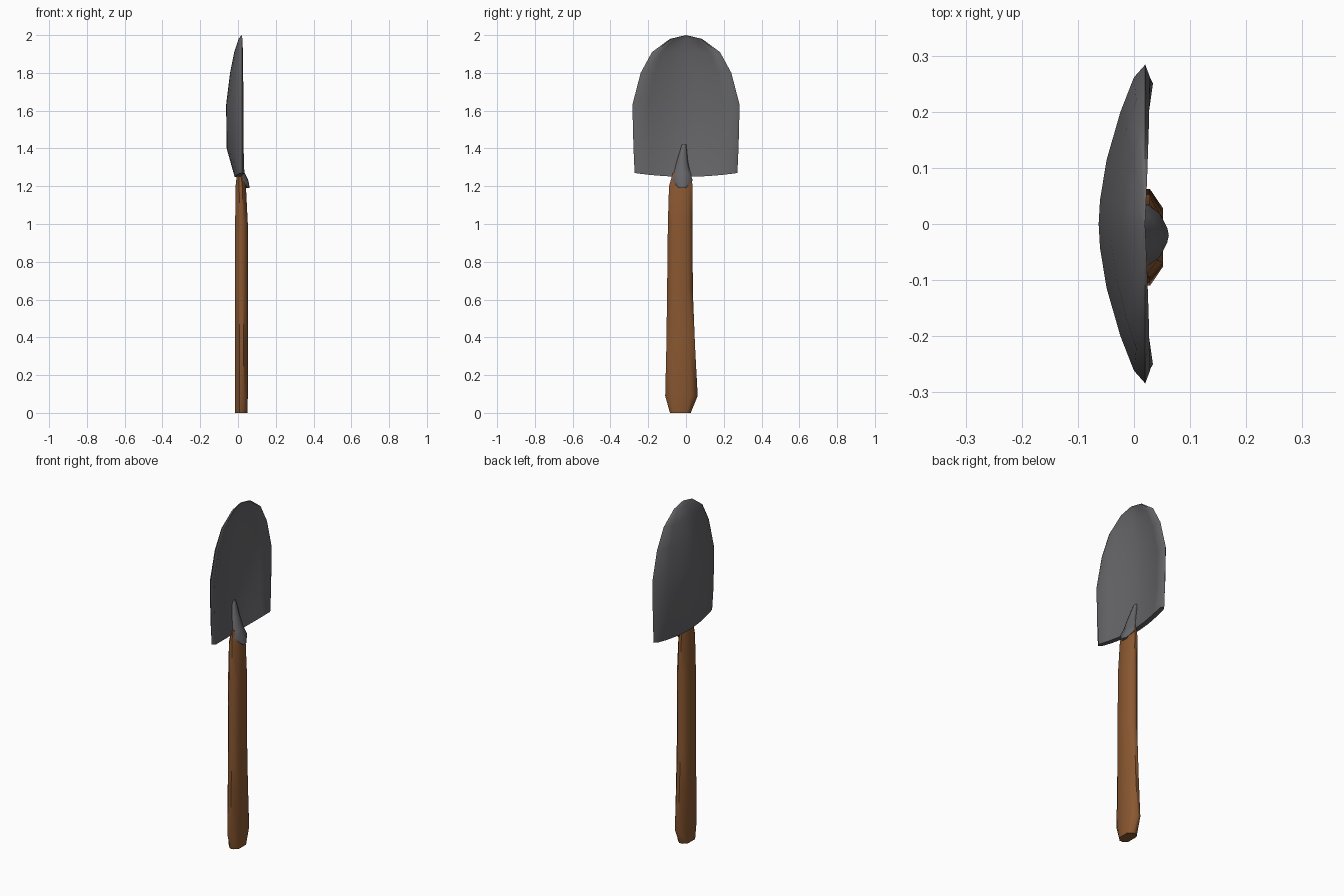
import bpy, bmesh, math

if "Cube" in bpy.data.objects:
    bpy.data.objects.remove(bpy.data.objects["Cube"])


def material(name, rgb):
    m = bpy.data.materials.new(name)
    m.diffuse_color = (*rgb, 1)
    m.use_nodes = True
    m.node_tree.nodes["Principled BSDF"].inputs["Base Color"].default_value = m.diffuse_color
    return m


def finish(bm, name, mat, angle):
    bmesh.ops.remove_doubles(bm, verts=bm.verts, dist=0.0005)
    bmesh.ops.recalc_face_normals(bm, faces=bm.faces)
    me = bpy.data.meshes.new(name)
    bm.to_mesh(me)
    bm.free()
    ob = bpy.data.objects.new(name, me)
    bpy.context.collection.objects.link(ob)
    me.materials.append(mat)
    bpy.ops.object.select_all(action='DESELECT')
    bpy.context.view_layer.objects.active = ob
    ob.select_set(True)
    bpy.ops.object.shade_smooth_by_angle(angle=math.radians(angle))
    return ob


def loft(name, rings, mat, angle):
    """Skin closed rings of equal length and cap both ends."""
    bm = bmesh.new()
    loops = [[bm.verts.new(p) for p in ring] for ring in rings]
    n = len(loops[0])
    for a, b in zip(loops, loops[1:]):
        for i in range(n):
            j = (i + 1) % n
            bm.faces.new((a[i], a[j], b[j], b[i]))
    bm.faces.new(loops[0])
    bm.faces.new(loops[-1])
    return finish(bm, name, mat, angle)


wood = material("wood", (0.25, 0.095, 0.03))
steel = material("steel", (0.13, 0.13, 0.14))

# Handle: flattened octagon, wider at the grip end
OCT = [(1, .3), (.6, 1), (-.6, 1), (-1, .3), (-1, -.3), (-.6, -1), (.6, -1), (1, -.3)]
handle_rows = [  # z, y min, y max, x min, x max
    (0, -.085, .025, -.015, .05),
    (.09, -.11, .062, -.015, .052),
    (.35, -.104, .048, -.015, .052),
    (.65, -.10, .036, -.015, .052),
    (1.0, -.096, .035, -.015, .052),
    (1.2, -.09, .035, -.013, .042),
    (1.27, -.07, .025, -.005, .025),
]
loft("handle", [[((x0 + x1) / 2 + v * (x1 - x0) / 2, (y0 + y1) / 2 + u * (y1 - y0) / 2, z)
                 for u, v in OCT] for z, y0, y1, x0, x1 in handle_rows], wood, 50)

# Socket: tapered tongue joining the handle to the blade
socket_rows = [  # z, centre x, centre y, radius x, radius y
    (1.19, .053, -.02, .009, .018),
    (1.23, .024, -.02, .031, .055),
    (1.27, .012, -.02, .024, .044),
    (1.33, -.004, -.02, .024, .03),
    (1.42, -.02, -.01, .01, .012),
]
loft("socket", [[(cx + rx * math.cos(k * math.pi / 4), cy + ry * math.sin(k * math.pi / 4), z)
                 for k in range(8)] for z, cx, cy, rx, ry in socket_rows], steel, 60)

# Blade: dished front and back skins meeting at a shared rim
blade_rows = [  # z, half width, front centre x, back centre x
    (1.25, .272, .012, -.018),
    (1.40, .278, -.02, -.06),
    (1.63, .284, -.03, -.063),
    (1.80, .24, -.02, -.042),
    (1.91, .18, -.006, -.02),
    (1.98, .085, .01, .003),
    (2.00, 0, .018, .018),
]
COLS = (-1, -.92, -.7, -.4, -.15, 0, .15, .4, .7, .92, 1)
bm = bmesh.new()
skins = []
for side in (0, 1):
    grid = []
    for r, (z, w, xf, xb) in enumerate(blade_rows):
        row = []
        for t in COLS:
            rim = .02 + .018 * w / .284 if side == 0 else .02 - .01 * w / .284
            centre = xf if side == 0 else xb
            x = centre + (rim - centre) * abs(t) ** 1.8
            if abs(t) == 1:
                x = .02
            row.append(bm.verts.new((x, t * w, z + (.02 * t * t if r == 0 else 0))))
        grid.append(row)
    for a, b in zip(grid, grid[1:]):
        for i in range(len(COLS) - 1):
            bm.faces.new((a[i], a[i + 1], b[i + 1], b[i]))
    skins.append(grid)
# lower edge strip closing the blade
f, k = skins[0][0], skins[1][0]
for i in range(len(COLS) - 1):
    bm.faces.new((f[i], f[i + 1], k[i + 1], k[i]))
finish(bm, "blade", steel, 50)
